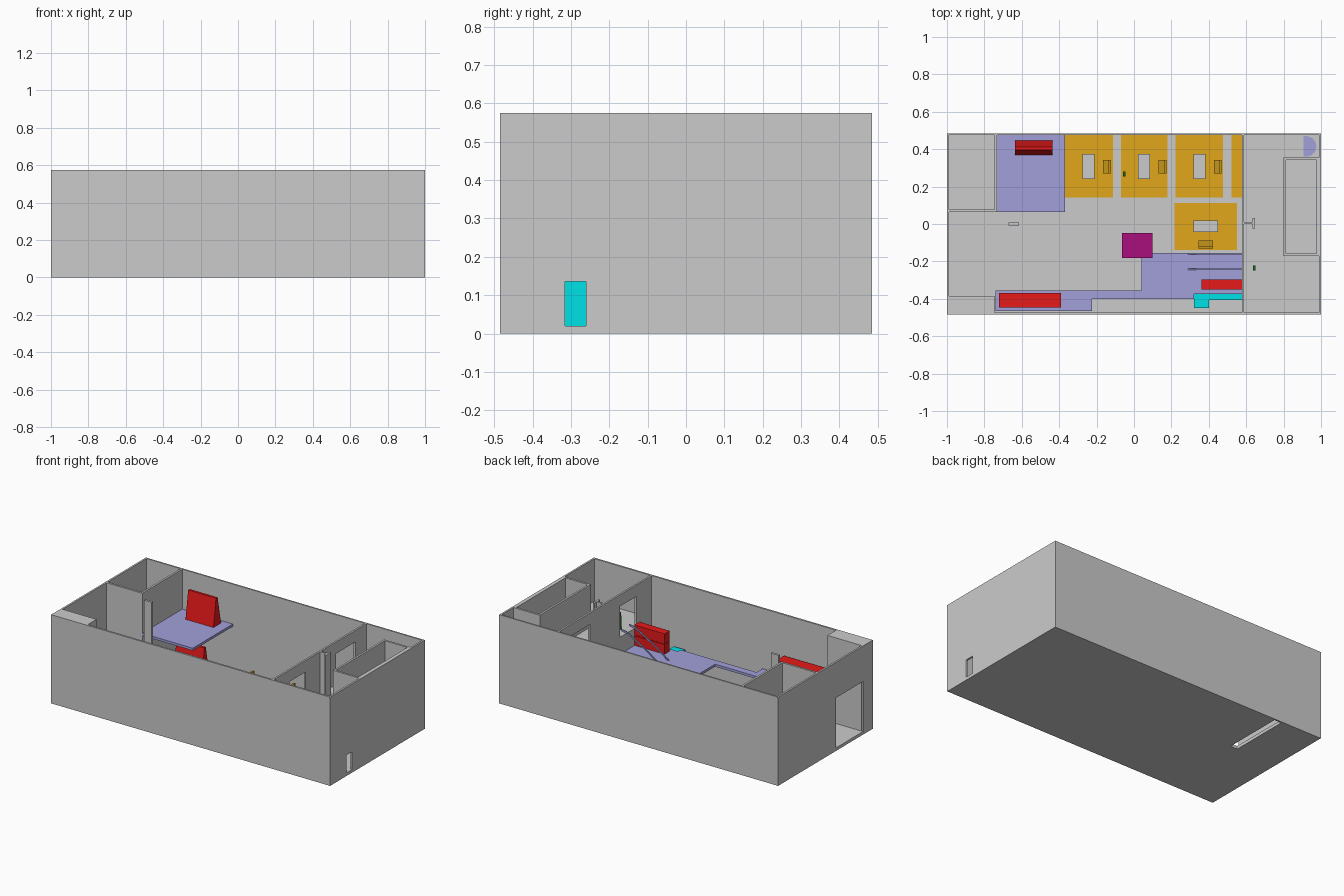
import bpy, bmesh, math

if "Cube" in bpy.data.objects:
    bpy.data.objects.remove(bpy.data.objects["Cube"])

mats = {}
COL = dict(red=(.8, .01, .01), lilac=(.36, .35, .7), orange=(.75, .39, .01), brown=(.55, .3, .01),
           cyan=(0, .75, .8), magenta=(.4, .005, .2), green=(.01, .2, .02))


def finish(name, bm, color=None):
    bmesh.ops.recalc_face_normals(bm, faces=bm.faces)
    me = bpy.data.meshes.new(name)
    bm.to_mesh(me)
    bm.free()
    ob = bpy.data.objects.new(name, me)
    bpy.context.collection.objects.link(ob)
    if color:
        if color not in mats:
            mats[color] = bpy.data.materials.new(color)
            mats[color].diffuse_color = (*COL[color], 1)
        me.materials.append(mats[color])
    return ob


def box(name, x0, x1, y0, y1, z0, z1, color=None):
    bm = bmesh.new()
    bmesh.ops.create_cube(bm, size=1)
    for v in bm.verts:
        v.co = ((x0 + x1) / 2 + v.co.x * (x1 - x0),
                (y0 + y1) / 2 + v.co.y * (y1 - y0),
                (z0 + z1) / 2 + v.co.z * (z1 - z0))
    return finish(name, bm, color)


def prism(name, pts, offset, color=None):
    bm = bmesh.new()
    f = bm.faces.new([bm.verts.new(p) for p in pts])
    ext = bmesh.ops.extrude_face_region(bm, geom=[f], use_keep_orig=True)
    bmesh.ops.translate(bm, vec=offset, verts=[g for g in ext['geom'] if isinstance(g, bmesh.types.BMVert)])
    return finish(name, bm, color)


def cut(ob, *dims):
    c = box("cutter", *dims)
    c.hide_render = True
    m = ob.modifiers.new("cut", 'BOOLEAN')
    m.operation = 'DIFFERENCE'
    m.object = c
    bpy.context.view_layer.objects.active = ob
    bpy.ops.object.modifier_apply(modifier=m.name)
    bpy.data.objects.remove(c)


H, F, UP, MID, LOFT = .575, .02, .3, .19, .316   # wall top, ground, upper floor, walkway, loft

# Outer shell with the floor, large side opening, small door and floor slot
shell = box("outer_shell", -1, 1, -.485, .485, 0, H)
cut(shell, -.988, .988, -.473, .475, F, .7)
cut(shell, -1.1, -.95, -.388, -.11, F, .344)
cut(shell, .95, 1.1, -.315, -.26, F, .135)
cut(shell, -.71, -.66, .08, .475, -.1, .1)

# Left rooms
box("corner_block", -.99, -.745, -.475, -.385, F, H)
box("left_room_side_wall", -.745, -.732, .065, .478, F, H)
box("left_room_front_wall", -.99, -.745, .065, .078, F, H)
box("hall_pillar", -.67, -.615, -.007, .008, F, H)

# Right section: dividing wall, upper floor, small rooms
divider = box("dividing_wall", .577, .589, -.475, .478, F, H)
cut(divider, .5, .7, -.315, -.15, UP, .5)
cut(divider, .5, .7, .16, .36, UP, .5)
cut(divider, .5, .7, -.32, -.255, F, .14)
box("upper_floor", .588, .99, -.475, .478, UP - .015, UP)
for i, d in enumerate([(.8, .813, -.17, .355), (.8, .99, -.17, -.157),
                       (.8, .99, .342, .355), (.975, .99, -.16, .35)]):
    box(f"right_room_wall_{i}", *d, UP, H)
box("stub_wall", .588, .637, -.001, .01, UP, H)
box("stub_wall_end", .634, .646, -.025, .032, UP, H)
arc = [(.92 + .055 * math.cos(a), .415 + .055 * math.sin(a), UP)
       for a in [math.radians(-90 + 15 * k) for k in range(13)]]
prism("rounded_landing", [(.905, .36, UP)] + arc + [(.905, .47, UP)], (0, 0, .008), 'lilac')

# Loft platform and long walkway
box("loft_platform", -.732, -.37, .065, .475, LOFT - .016, LOFT, 'lilac')
walk = [(-.74, -.355), (.04, -.355), (.04, -.155), (.577, -.155), (.577, -.375), (.32, -.375),
        (.32, -.402), (-.225, -.402), (-.225, -.465), (-.74, -.465)]
prism("walkway", [(x, y, MID - .016) for x, y in walk], (0, 0, .016), 'lilac')

# Curved handrails running down from the upper door
for i, y in enumerate((-.162, -.245)):
    top = [(.577, .35), (.54, .345), (.49, .32), (.43, .285), (.36, .24), (.29, .19)]
    low = [(x - .006, z - .014) for x, z in reversed(top)]
    prism(f"handrail_{i}", [(x, y, z) for x, z in top + low], (0, .006, 0), 'lilac')


# Red obstacles: two leaning frames and two barriers
def frame(name, y, z, h):
    prof = [(0, 0), (.026, h), (.042, h), (.077, 0)]
    prism(name, [(-.635, y + a, z + b) for a, b in prof], (.2, 0, 0), 'red')


frame("loft_frame", .37, LOFT, .18)
frame("ground_frame", .25, F, .2)
box("long_barrier", -.722, -.39, -.447, -.37, MID, .325, 'red')
box("short_barrier_lower", .362, .577, -.35, -.298, MID, .252, 'red')
box("short_barrier_upper", .362, .577, -.35, -.298, .256, .322, 'red')

# Cyan counter under the walkway, magenta block
box("counter", .32, .577, -.405, -.2, F, .172, 'cyan')
box("counter_return", .32, .402, -.45, -.405, F, .172, 'cyan')
box("magenta_block", -.065, .098, -.183, -.047, F, .2, 'magenta')

# Floor mats
for i, d in enumerate([(-.37, -.113, .143, .475), (-.07, .18, .143, .475), (.223, .475, .143, .475),
                       (.52, .577, .143, .475), (.217, .55, -.14, .112)]):
    box(f"floor_mat_{i}", *d, F, F + .002, 'orange')


# Desks: top on two end panels
def desk(name, x0, x1, y0, y1):
    box(name + "_top", x0, x1, y0, y1, .075, .085)
    t = .008
    if x1 - x0 > y1 - y0:
        ends = [(x0, x0 + t, y0, y1), (x1 - t, x1, y0, y1)]
    else:
        ends = [(x0, x1, y0, y0 + t), (x0, x1, y1 - t, y1)]
    for k, e in enumerate(ends):
        box(f"{name}_panel_{k}", *e, F, .075)


# Chairs: seat with a taller back
for i in range(3):
    x = -.275 + .296 * i
    desk(f"desk_{i}", x, x + .065, .24, .375)
    box(f"chair_seat_{i}", x + .11, x + .14, .27, .343, F, .065, 'brown')
    box(f"chair_back_{i}", x + .14, x + .152, .27, .343, F, .128, 'brown')
desk("desk_3", .318, .45, -.043, .018)
box("chair_seat_3", .345, .422, -.12, -.088, F, .065, 'brown')
box("chair_back_3", .345, .422, -.132, -.12, F, .128, 'brown')

# Small green standing figures
for i, (x, y, z) in enumerate([(-.052, .267, F), (.643, -.235, UP)]):
    box(f"figure_body_{i}", x - .006, x + .006, y - .014, y + .014, z, z + .085, 'green')
    box(f"figure_head_{i}", x - .006, x + .006, y - .007, y + .007, z + .085, z + .11, 'green')

for m in bpy.data.materials:
    if m.users and not m.is_grease_pencil:
        m.use_nodes = True
        m.node_tree.nodes["Principled BSDF"].inputs["Base Color"].default_value = m.diffuse_color
